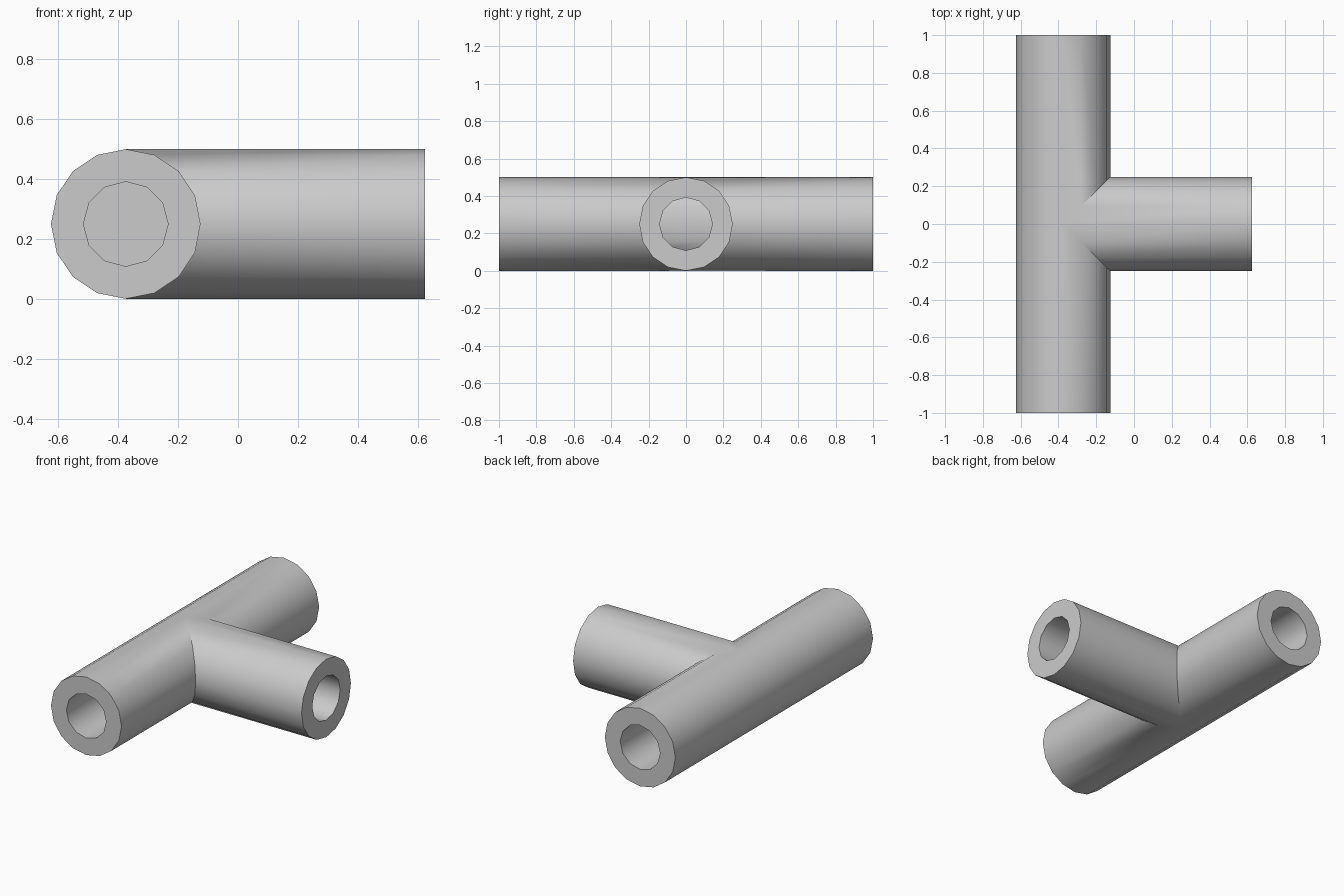
import bpy
import math
from mathutils import Vector, Matrix

cube = bpy.data.objects.get("Cube")
if cube:
    bpy.data.objects.remove(cube, do_unlink=True)

AXIS_X, AXIS_Z = -0.375, 0.25
OUTER, BORE = 0.25, 0.1415
CENTRE = Vector((AXIS_X, 0, AXIS_Z))

grey = bpy.data.materials.new("plain_grey")
grey.use_nodes = True
colour = (0.6, 0.6, 0.6, 1)
grey.diffuse_color = colour
grey.node_tree.nodes["Principled BSDF"].inputs["Base Color"].default_value = colour


def rod(name, direction, start, end, radius, sides):
    """Solid cylinder along a level direction, with a corner on top."""
    d = Vector(direction)
    side = Vector((0, 0, 1)).cross(d)
    rot = Matrix((side, Vector((0, 0, 1)), -side.cross(Vector((0, 0, 1))))).transposed()
    if rot.determinant() < 0:
        rot.col[2] = -rot.col[2]
    bpy.ops.mesh.primitive_cylinder_add(vertices=sides, radius=radius, depth=end - start)
    obj = bpy.context.object
    obj.name = name
    obj.data.transform(Matrix.Translation(CENTRE + d * (start + end) / 2) @ rot.to_4x4())
    obj.data.materials.append(grey)
    return obj


def combine(target, other, operation):
    """Apply a boolean and discard the helper."""
    mod = target.modifiers.new("combine", 'BOOLEAN')
    mod.operation = operation
    mod.solver = 'EXACT'
    mod.object = other
    bpy.ops.object.select_all(action='DESELECT')
    bpy.context.view_layer.objects.active = target
    target.select_set(True)
    bpy.ops.object.modifier_apply(modifier=mod.name)
    bpy.data.objects.remove(other, do_unlink=True)


# Long pipe, bored from both ends
pipe = rod("tee_pipe", (0, 1, 0), -1, 1, OUTER, 16)
for sign in (-1, 1):
    combine(pipe, rod("end_bore", (0, sign, 0), 0.25, 1.1, BORE, 12), 'DIFFERENCE')

# Side branch, its bore stopping at the wall of the long pipe
branch = rod("branch", (1, 0, 0), 0, 1, OUTER, 16)
combine(branch, rod("branch_bore", (1, 0, 0), 0.12, 1.1, BORE, 12), 'DIFFERENCE')
combine(pipe, branch, 'UNION')

# Smooth round walls with crisp rims
bpy.ops.object.select_all(action='DESELECT')
bpy.context.view_layer.objects.active = pipe
pipe.select_set(True)
bpy.ops.object.shade_smooth_by_angle(angle=math.radians(35))
